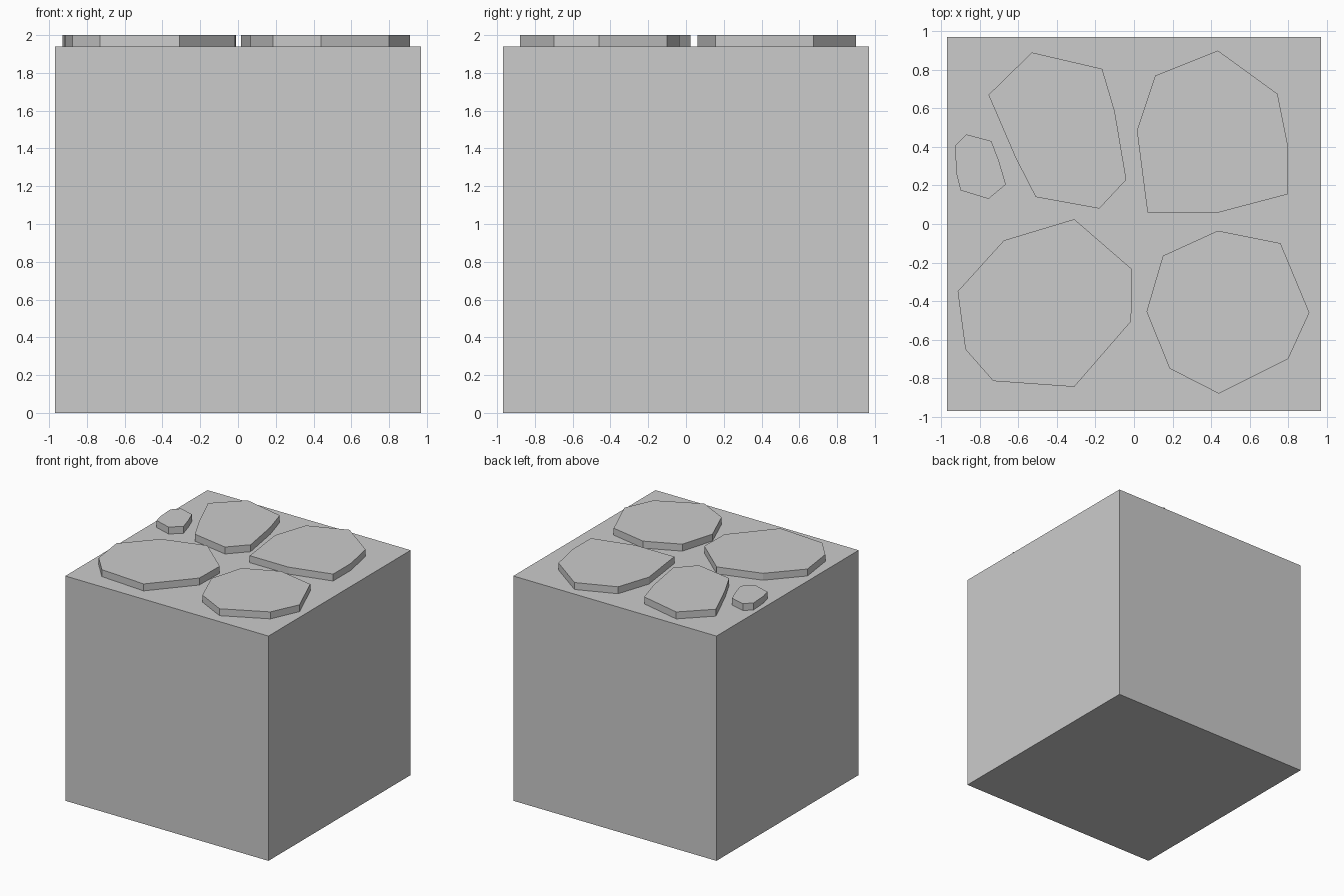
import bpy, bmesh

if "Cube" in bpy.data.objects:
    bpy.data.objects.remove(bpy.data.objects["Cube"])

BLOCK_HALF, BLOCK_TOP, STONE_TOP = 0.97, 1.94, 2.0


def prism(name, outline, z0, z1):
    """Extrude a closed outline vertically into a solid."""
    bm = bmesh.new()
    base = bm.faces.new([bm.verts.new((x, y, z0)) for x, y in outline])
    ext = bmesh.ops.extrude_face_region(bm, geom=[base], use_keep_orig=True)
    for v in ext["geom"]:
        if isinstance(v, bmesh.types.BMVert):
            v.co.z = z1
    bmesh.ops.recalc_face_normals(bm, faces=bm.faces)
    mesh = bpy.data.meshes.new(name)
    bm.to_mesh(mesh)
    bm.free()
    obj = bpy.data.objects.new(name, mesh)
    bpy.context.collection.objects.link(obj)
    return obj


# Ground block
h = BLOCK_HALF
prism("ground_block", [(-h, -h), (h, -h), (h, h), (-h, h)], 0, BLOCK_TOP)

# Flat paving stones, each an irregular octagon
stones = {
    "stone_back_left": [(-0.53, 0.89), (-0.165, 0.805), (-0.1, 0.585), (-0.04, 0.23),
                        (-0.18, 0.08), (-0.51, 0.14), (-0.615, 0.345), (-0.755, 0.67)],
    "stone_back_right": [(0.435, 0.9), (0.745, 0.675), (0.8, 0.4), (0.8, 0.155),
                         (0.44, 0.06), (0.07, 0.06), (0.015, 0.485), (0.11, 0.77)],
    "stone_small": [(-0.87, 0.465), (-0.74, 0.43), (-0.7, 0.325), (-0.665, 0.205),
                    (-0.755, 0.13), (-0.9, 0.175), (-0.92, 0.255), (-0.93, 0.405)],
    "stone_front_left": [(-0.31, 0.025), (-0.01, -0.235), (-0.015, -0.505), (-0.31, -0.845),
                         (-0.73, -0.815), (-0.875, -0.65), (-0.915, -0.35), (-0.675, -0.085)],
    "stone_front_right": [(0.435, -0.035), (0.76, -0.1), (0.91, -0.46), (0.8, -0.7),
                          (0.44, -0.88), (0.185, -0.75), (0.065, -0.455), (0.15, -0.165)],
}
for name, outline in stones.items():
    prism(name, outline, BLOCK_TOP, STONE_TOP)
